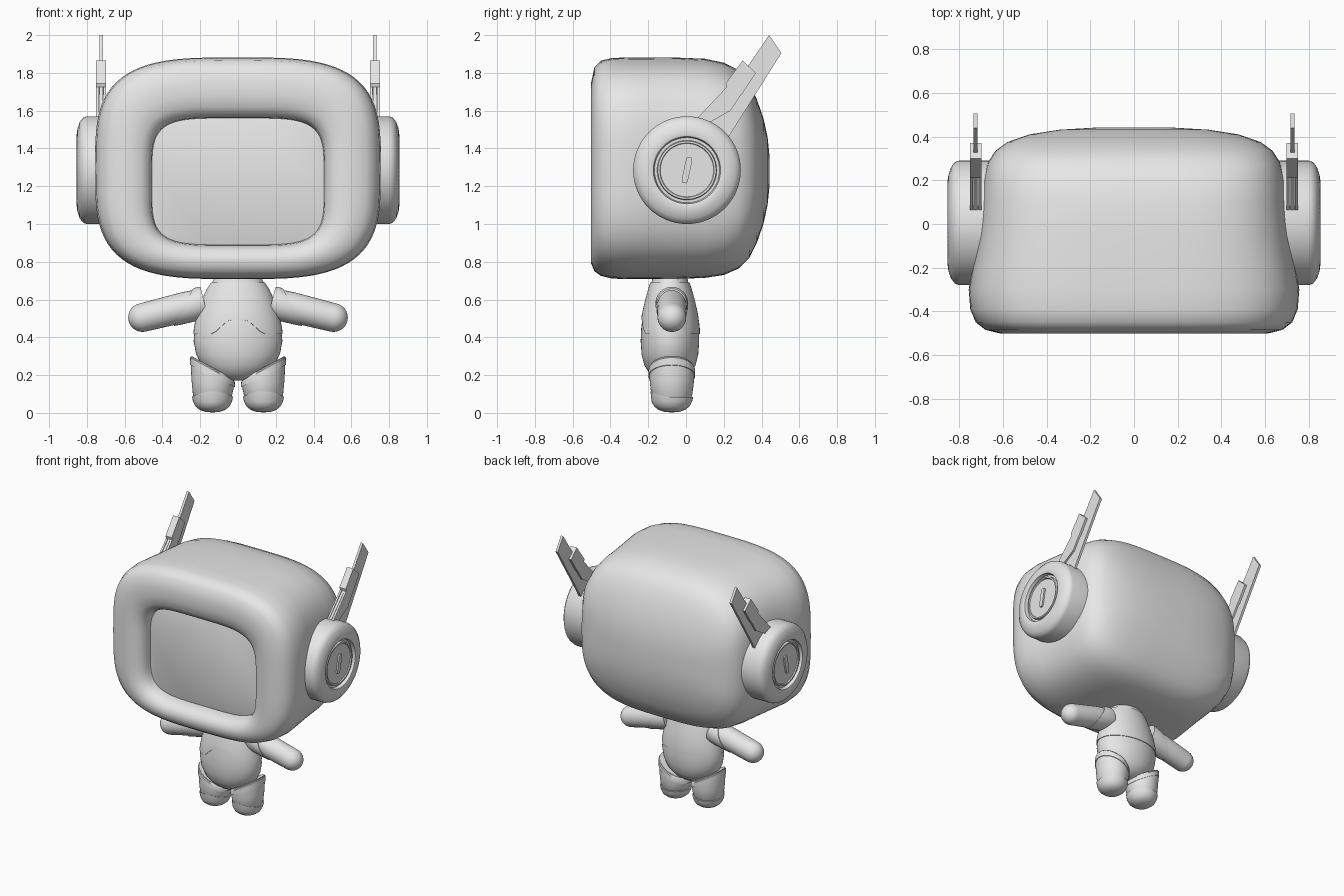
import bpy, bmesh
from math import sin, cos, pi, radians
from mathutils import Vector, Matrix

cube = bpy.data.objects.get("Cube")
if cube:
    bpy.data.objects.remove(cube, do_unlink=True)

GREY = bpy.data.materials.new("plain grey")
GREY.use_nodes = True
GREY.diffuse_color = (0.8, 0.8, 0.8, 1)
GREY.node_tree.nodes["Principled BSDF"].inputs["Base Color"].default_value = (0.8, 0.8, 0.8, 1)


def finish(name, bm, angle=35):
    bmesh.ops.recalc_face_normals(bm, faces=bm.faces)
    mesh = bpy.data.meshes.new(name)
    bm.to_mesh(mesh)
    bm.free()
    mesh.materials.append(GREY)
    obj = bpy.data.objects.new(name, mesh)
    bpy.context.collection.objects.link(obj)
    bpy.ops.object.select_all(action='DESELECT')
    obj.select_set(True)
    bpy.context.view_layer.objects.active = obj
    bpy.ops.object.shade_smooth_by_angle(angle=radians(angle))
    return obj


def loft(name, rings, caps=True, angle=35):
    """Skin a list of point rings."""
    bm = bmesh.new()
    rows = [[bm.verts.new(p) for p in ring] for ring in rings]
    for a, b in zip(rows, rows[1:]):
        for i in range(len(a)):
            j = (i + 1) % len(a)
            bm.faces.new((a[i], a[j], b[j], b[i]))
    if caps:
        bm.faces.new(rows[0])
        bm.faces.new(rows[-1])
    return finish(name, bm, angle)


def oval(rx, ry, power=2, count=48):
    """Points of a superellipse."""
    pts = []
    for i in range(count):
        c, s = cos(2 * pi * i / count), sin(2 * pi * i / count)
        pts.append((rx * abs(c) ** (2 / power) * (1 if c > 0 else -1),
                    ry * abs(s) ** (2 / power) * (1 if s > 0 else -1)))
    return pts


def slab(name, outline, x, thick):
    """Extrude a side outline (y, z) across x."""
    return loft(name, [[(x + s * thick / 2, y, z) for y, z in outline] for s in (-1, 1)], angle=20)


def interpolate(table, t):
    for a, b in zip(table, table[1:]):
        if t <= b[0]:
            f = (t - a[0]) / (b[0] - a[0])
            return [u + (v - u) * f for u, v in zip(a[1:], b[1:])]
    return table[-1][1:]


# Helmet shell: depth, half width, centre height, half height, squareness
shell = [
    (-0.385, 0.455, 1.225, 0.335, 4.5), (-0.43, 0.46, 1.225, 0.34, 4.5),
    (-0.465, 0.475, 1.227, 0.355, 4.4), (-0.49, 0.51, 1.235, 0.385, 4.2),
    (-0.502, 0.56, 1.25, 0.43, 4.0), (-0.502, 0.61, 1.27, 0.48, 3.8),
    (-0.485, 0.68, 1.29, 0.54, 3.6), (-0.45, 0.725, 1.295, 0.57, 3.5),
    (-0.39, 0.75, 1.295, 0.584, 3.4), (-0.30, 0.757, 1.295, 0.587, 3.4),
    (-0.20, 0.74, 1.295, 0.587, 3.4), (-0.05, 0.715, 1.295, 0.586, 3.4),
    (0.10, 0.70, 1.295, 0.58, 3.4), (0.20, 0.69, 1.292, 0.562, 3.4),
    (0.28, 0.67, 1.29, 0.525, 3.4), (0.335, 0.635, 1.285, 0.465, 3.3),
    (0.375, 0.58, 1.28, 0.38, 3.2), (0.41, 0.48, 1.28, 0.28, 3.0),
    (0.432, 0.34, 1.28, 0.18, 2.8), (0.442, 0.17, 1.28, 0.08, 2.5)]
loft("helmet", [[(x, y, cz + z) for x, z in oval(w, h, n, 80)]
                for y, w, cz, h, n in shell], angle=50)

# Face screen
loft("face_screen", [[(x, y, 1.225 + z) for x, z in oval(r, r * 0.73, 4.5, 64)]
                     for y, r in ((-0.37, 0.465), (-0.39, 0.465), (-0.395, 0.45))])

# Torso: height, half width, half depth
torso = [(0.172, 0.03, 0.03), (0.18, 0.085, 0.07), (0.205, 0.14, 0.105),
         (0.25, 0.19, 0.135), (0.31, 0.222, 0.15), (0.38, 0.235, 0.155),
         (0.45, 0.228, 0.152), (0.52, 0.212, 0.143), (0.60, 0.185, 0.125),
         (0.66, 0.157, 0.108), (0.70, 0.13, 0.095), (0.74, 0.12, 0.09)]
BODY_Y = -0.085
loft("torso", [[(x, BODY_Y + y, z) for x, y in oval(w, d)] for z, w, d in torso], angle=50)


def shirt_ring(t, grow):
    """Ring on the torso, arched up over the belly at the front."""
    ring = []
    for x, y in oval(1, 1):
        f = min(max((0.62 - abs(x)) / 0.45, 0), 1) if y < 0 else 0
        low = 0.418 + 0.075 * f * f * (3 - 2 * f)
        z = low + (0.69 - low) * t
        w, d = interpolate(torso, z)
        ring.append((x * (w + grow), BODY_Y + y * (d + grow), z))
    return ring


loft("shirt", [shirt_ring(0, -0.005), shirt_ring(0, 0.005)]
     + [shirt_ring(i / 8, 0.006) for i in range(1, 9)] + [shirt_ring(1, -0.005)], caps=False)


def turned(name, profile, origin, axis, count=32, caps=True):
    """Turn a profile of (distance, radius) about an axis."""
    spin = Vector(axis).to_track_quat('Z', 'Y').to_matrix()
    return loft(name, [[Vector(origin) + spin @ Vector((x, y, d)) for x, y in oval(r, r, 2, count)]
                       for d, r in profile], caps)


def dome(start, radius, steps=7):
    return [(start + radius * sin(a), radius * cos(a))
            for a in (pi / 2 * i / steps for i in range(1, steps))] + [(start + radius, 0.004)]


for side, s in (("left", 1), ("right", -1)):
    # Ear cup with stepped dial
    cup = [(0.60, 0.285), (0.80, 0.285), (0.82, 0.278), (0.838, 0.255), (0.85, 0.22),
           (0.854, 0.19), (0.85, 0.178), (0.825, 0.172), (0.825, 0.158),
           (0.842, 0.154), (0.842, 0.144), (0.834, 0.141), (0.834, 0.004)]
    ear = (0, 0.005, 1.285)
    turned(side + "_ear_cup", cup, ear, (s, 0, 0), 64)
    tilt = Matrix.Rotation(radians(-12), 3, 'X')
    loft(side + "_dial_mark", [[Vector((s * x, 0.005, 1.285)) + tilt @ Vector((0, y, z))
                                for y, z in oval(0.017, 0.07, 5, 24)] for x in (0.825, 0.845)])

    # Antenna blade with a clip and its two rails
    slab(side + "_antenna_blade",
         [(0.44, 2.0), (0.505, 1.905), (0.20, 1.42), (0.06, 1.45), (0.04, 1.54), (0.33, 1.84)],
         s * 0.725, 0.018)
    slab(side + "_antenna_clip",
         [(0.30, 1.865), (0.37, 1.80), (0.295, 1.685), (0.245, 1.73), (0.215, 1.725), (0.21, 1.745)],
         s * 0.725, 0.052)
    for dx in (-0.019, 0.019):
        slab(side + "_antenna_rail",
             [(0.22, 1.73), (0.25, 1.73), (0.295, 1.69), (0.235, 1.60), (0.06, 1.50), (0.05, 1.55)],
             s * 0.725 + dx, 0.014)

    # Arm with a rounded hand, and a short sleeve cut on the slant
    axis = Vector((s * 0.31, 0, -0.077)).normalized()
    shoulder = Vector((s * 0.19, -0.075, 0.583))
    turned(side + "_arm", [(-0.01, 0.075), (0.10, 0.08), (0.325, 0.076)] + dome(0.325, 0.076),
           shoulder, axis)
    spin = axis.to_track_quat('Z', 'Y').to_matrix()
    sleeve = []
    for t, r in ((0, 0.07), (0, 0.084), (0.3, 0.087), (0.7, 0.086), (1, 0.084), (1, 0.07)):
        ring = []
        for x, y in oval(r, r, 2, 32):
            p = spin @ Vector((x, y, 0))
            ring.append(shoulder + p + axis * (-0.012 + t * (0.115 - 0.9 * p.z)))
        sleeve.append(ring)
    loft(side + "_sleeve", sleeve)

    # Leg with slanted cuff: height, radius, slant
    def leg_ring(z, r, slant=0, arch=0):
        return [(s * (0.135 + x), -0.075 + y * 1.04,
                 z + slant * x + arch * max(0, -y / 0.11) ** 2) for x, y in oval(r, r, 2, 40)]
    loft(side + "_leg", [leg_ring(*a) for a in (
        (0.07, 0.09), (0.09, 0.103), (0.15, 0.111, 0.2), (0.20, 0.115, 0.5), (0.24, 0.112, 0.55))])
    loft(side + "_leg_cuff", [leg_ring(*a) for a in (
        (0.195, 0.108, 0.5), (0.195, 0.119, 0.5), (0.228, 0.118, 0.55),
        (0.234, 0.113, 0.55), (0.225, 0.10, 0.55))])
    loft(side + "_foot", [leg_ring(*a) for a in (
        (0.003, 0.01), (0.006, 0.04), (0.016, 0.068), (0.034, 0.09), (0.06, 0.103),
        (0.085, 0.109, 0, 0.03), (0.085, 0.099, 0, 0.03))])
